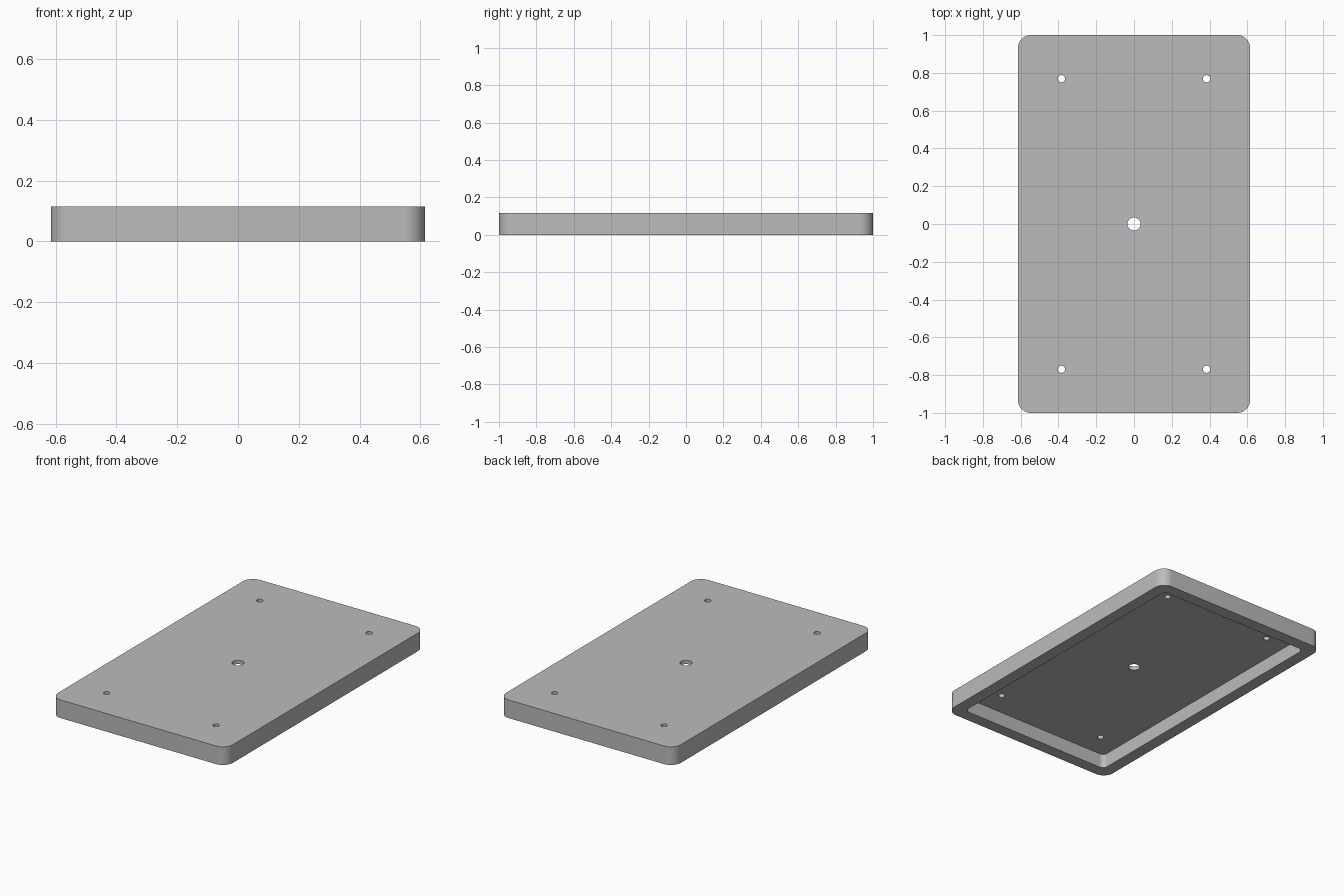
import bpy, bmesh, math

if "Cube" in bpy.data.objects:
    bpy.data.objects.remove(bpy.data.objects["Cube"])

HALF_X, HALF_Y, HEIGHT = 0.6154, 1.0, 0.1154
WALL, POCKET_DEPTH = 0.077, 0.0915

grey = bpy.data.materials.new("plain grey")
grey.diffuse_color = (0.5, 0.5, 0.5, 1)
grey.use_nodes = True
grey.node_tree.nodes["Principled BSDF"].inputs["Base Color"].default_value = grey.diffuse_color


def rounded_outline(hx, hy, r, steps=12):
    """Corner arcs of a rounded rectangle, counter-clockwise."""
    points = []
    for i, (sx, sy) in enumerate([(1, 1), (-1, 1), (-1, -1), (1, -1)]):
        for k in range(steps + 1):
            a = math.pi / 2 * (i + k / steps)
            points.append((sx * (hx - r) + r * math.cos(a),
                           sy * (hy - r) + r * math.sin(a)))
    return points


def circle_outline(x, y, r, n=32):
    return [(x + r * math.cos(2 * math.pi * k / n),
             y + r * math.sin(2 * math.pi * k / n)) for k in range(n)]


def prism(name, outlines, z0, z1):
    """Extrude closed outlines from z0 to z1 as one object."""
    bm = bmesh.new()
    for outline in outlines:
        base = bm.faces.new([bm.verts.new((x, y, z0)) for x, y in outline])
        top = bmesh.ops.extrude_face_region(bm, geom=[base])["geom"]
        bmesh.ops.translate(bm, vec=(0, 0, z1 - z0),
                            verts=[v for v in top if isinstance(v, bmesh.types.BMVert)])
    bmesh.ops.recalc_face_normals(bm, faces=bm.faces)
    mesh = bpy.data.meshes.new(name)
    bm.to_mesh(mesh)
    bm.free()
    mesh.materials.append(grey)
    obj = bpy.data.objects.new(name, mesh)
    bpy.context.collection.objects.link(obj)
    return obj


# Rounded cover body
cover = prism("cover_plate", [rounded_outline(HALF_X, HALF_Y, 0.07)], 0, HEIGHT)

# Pocket hollowed out of the underside
pocket = prism("pocket_cutter",
               [rounded_outline(HALF_X - WALL, HALF_Y - WALL, 0.03)], -0.05, POCKET_DEPTH)

# Centre hole and four screw holes
holes = [circle_outline(0, 0, 0.035)]
holes += [circle_outline(sx * 0.3846, sy * 0.769, 0.0192) for sx in (-1, 1) for sy in (-1, 1)]
drill = prism("hole_cutter", holes, 0.05, 0.2)

for cutter in (pocket, drill):
    cut = cover.modifiers.new(cutter.name, "BOOLEAN")
    cut.operation = "DIFFERENCE"
    cut.solver = "EXACT"
    cut.object = cutter
    bpy.context.view_layer.objects.active = cover
    cover.select_set(True)
    bpy.ops.object.modifier_apply(modifier=cut.name)
    bpy.data.objects.remove(cutter)

# Smooth corners and holes, sharp rims
bpy.ops.object.shade_smooth_by_angle(angle=math.radians(30))
